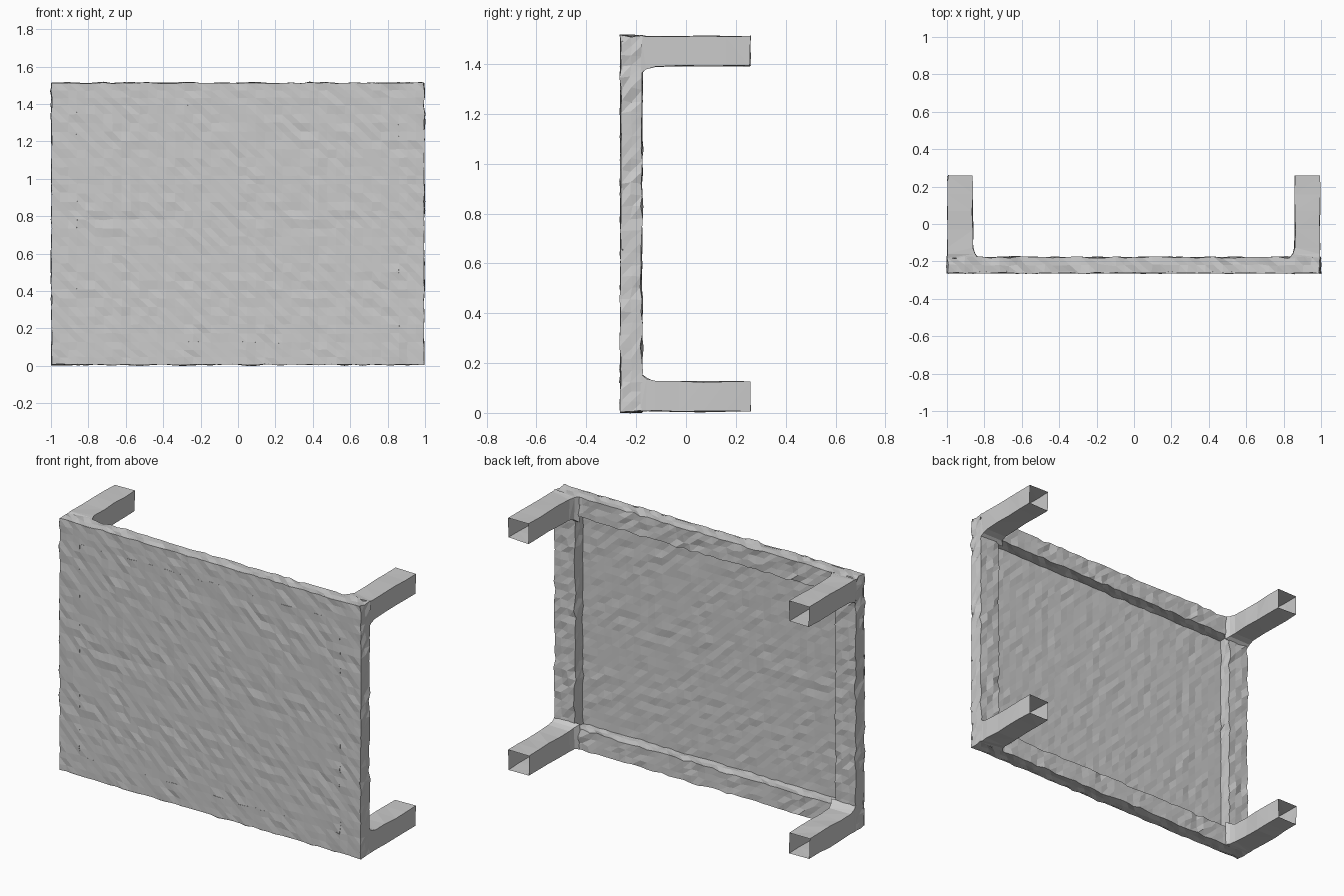
import bpy, bmesh
from mathutils import Vector, noise

if "Cube" in bpy.data.objects:
    bpy.data.objects.remove(bpy.data.objects["Cube"])

X0, X1, Z0, Z1 = -0.997, 0.995, 0.006, 1.512
FRONT, RIM, FOOT = -0.262, -0.178, 0.258
WX, WZ = 0.135, 0.12          # leg / rim width


def jitter(co, amp):
    # position-based roughness, so touching parts stay joined
    return co + noise.noise_vector(co * 23.7 + Vector((3.1, 7.7, 1.3))) * amp


def finish(bm, name, amp):
    bmesh.ops.triangulate(bm, faces=bm.faces[:])
    for v in bm.verts:
        v.co = jitter(v.co, amp)
    me = bpy.data.meshes.new(name)
    bm.to_mesh(me)
    bm.free()
    ob = bpy.data.objects.new(name, me)
    bpy.context.collection.objects.link(ob)
    return ob


def spaced(a, b, n):
    return [a + (b - a) * i / n for i in range(n + 1)]


def sheet(bm, xs, zs, y, keep=lambda x, z: True):
    verts = {}
    def vert(i, k):
        if (i, k) not in verts:
            verts[i, k] = bm.verts.new((xs[i], y, zs[k]))
        return verts[i, k]
    for i in range(len(xs) - 1):
        for k in range(len(zs) - 1):
            if keep((xs[i] + xs[i + 1]) / 2, (zs[k] + zs[k + 1]) / 2):
                bm.faces.new([vert(i, k), vert(i, k + 1), vert(i + 1, k + 1), vert(i + 1, k)])


def in_x_rim(x):
    return x < X0 + WX or x > X1 - WX


def in_z_rim(z):
    return z < Z0 + WZ or z > Z1 - WZ


xs = spaced(X0, X0 + WX, 3)[:-1] + spaced(X0 + WX, X1 - WX, 36) + spaced(X1 - WX, X1, 3)[1:]
zs = spaced(Z0, Z0 + WZ, 3)[:-1] + spaced(Z0 + WZ, Z1 - WZ, 27) + spaced(Z1 - WZ, Z1, 3)[1:]

# Thin rough table top, facing the front
bm = bmesh.new()
sheet(bm, xs, zs, FRONT)
bmesh.ops.reverse_faces(bm, faces=bm.faces[:])
top = finish(bm, "tabletop", 0.006)
solid = top.modifiers.new("thickness", 'SOLIDIFY')
solid.thickness = 0.008

# Raised rim around the underside, open under the legs
bm = bmesh.new()
sheet(bm, xs, zs, FRONT, lambda x, z: in_x_rim(x) or in_z_rim(z))
for y in (-0.22, RIM):
    tops = [f for f in bm.faces if f.normal.y > 0.5] if y == RIM else bm.faces[:]
    new = bmesh.ops.extrude_face_region(bm, geom=tops)["geom"]
    bmesh.ops.delete(bm, geom=tops, context='FACES')
    for v in new:
        if isinstance(v, bmesh.types.BMVert):
            v.co.y = y
    bmesh.ops.recalc_face_normals(bm, faces=bm.faces[:])
    bm.normal_update()
    if sum(f.normal.y for f in bm.faces) < 0:
        bmesh.ops.reverse_faces(bm, faces=bm.faces[:])
        bm.normal_update()
caps = []
for f in bm.faces:
    c = f.calc_center_median()
    if c.y > RIM - 0.001 and in_x_rim(c.x) and in_z_rim(c.z):
        caps.append(f)
bmesh.ops.delete(bm, geom=caps, context='FACES')
finish(bm, "rim", 0.012)


# Hollow square legs with a small flare where they meet the rim
def leg(name, sx, sz):
    bm = bmesh.new()
    x, z = (X1 if sx > 0 else X0), (Z1 if sz > 0 else Z0)
    rings = []
    for y, flare in ((RIM - 0.004, 0.03), (-0.16, 0.012), (-0.125, 0.003), (-0.03, 0),
                     (0.07, 0), (0.16, 0), (FOOT, 0)):
        xi, zi = x - sx * (WX + flare), z - sz * (WZ + flare)
        rings.append([bm.verts.new((a, y, b)) for a, b in ((x, z), (xi, z), (xi, zi), (x, zi))])
    for lo, hi in zip(rings, rings[1:]):
        for i in range(4):
            j = (i + 1) % 4
            bm.faces.new([lo[i], lo[j], hi[j], hi[i]])
    bmesh.ops.recalc_face_normals(bm, faces=bm.faces[:])
    finish(bm, name, 0.006)


for sx, side in ((-1, "left"), (1, "right")):
    for sz, level in ((-1, "lower"), (1, "upper")):
        leg(f"{level}_{side}_leg", sx, sz)
